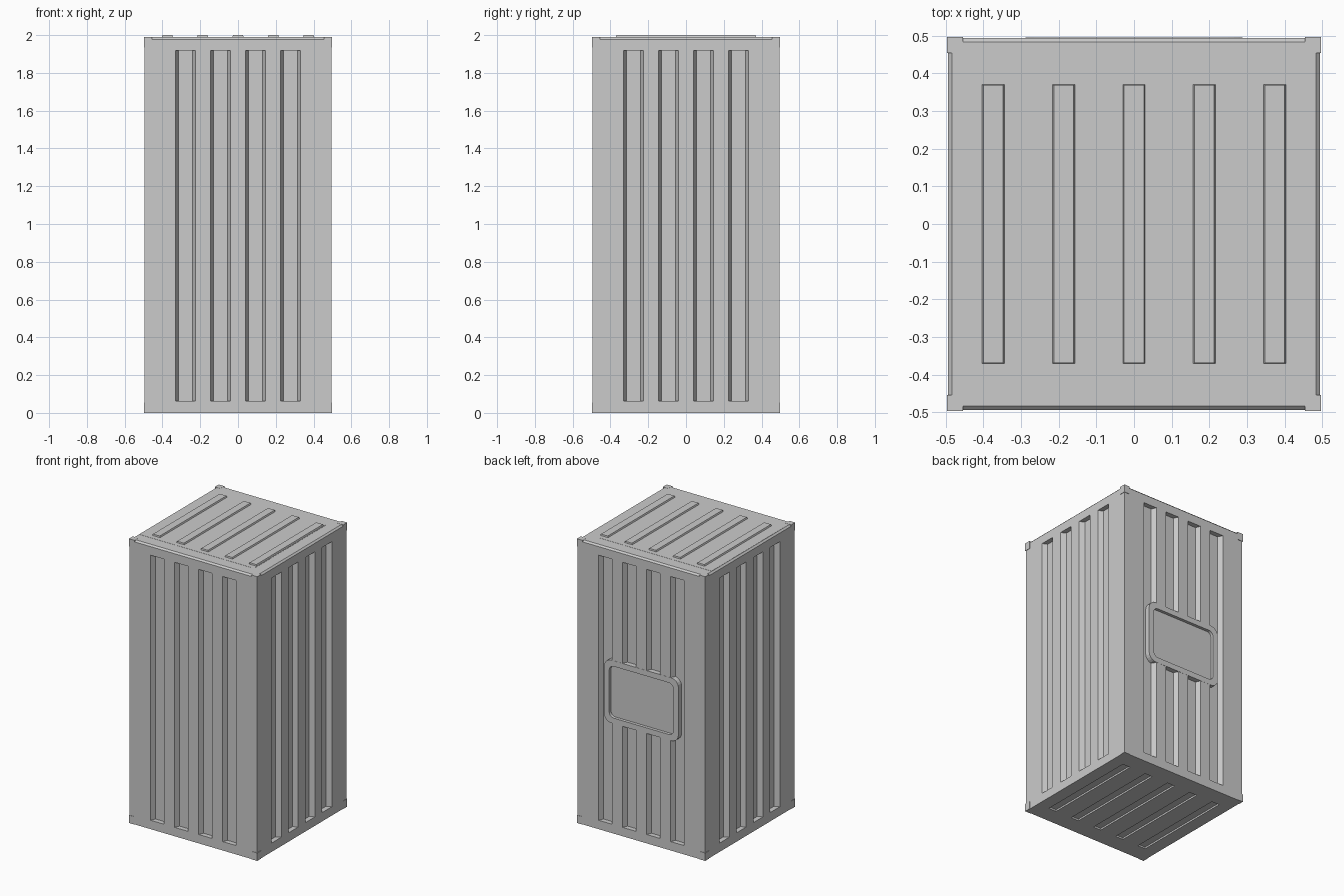
import bpy, bmesh
from math import pi
from mathutils import Matrix

default = bpy.data.objects.get("Cube")
if default:
    bpy.data.objects.remove(default, do_unlink=True)

grey = bpy.data.materials.new("plain grey")
grey.use_nodes = True
grey.diffuse_color = (0.6, 0.6, 0.6, 1)
grey.node_tree.nodes["Principled BSDF"].inputs["Base Color"].default_value = (0.6, 0.6, 0.6, 1)

HALF, TOP, DEPTH = 0.494, 1.989, 0.034
RIB_X = [i * 0.187 for i in range(-2, 3)]
GROOVE_X = [i * 0.186 for i in (-1.5, -0.5, 0.5, 1.5)]


def block(bm, size, low, high, place, taper=(0, 0), radius=0):
    """Box of plan size from low to high, top widened by taper, upright edges rounded."""
    verts = bmesh.ops.create_cube(bm, size=1)["verts"]
    for v in verts:
        up = v.co.z > 0
        for axis in (0, 1):
            v.co[axis] *= size[axis] + (2 * taper[axis] if up else 0)
        v.co.z = high if up else low
    if radius:
        upright = {e for v in verts for e in v.link_edges
                   if abs(e.verts[0].co.z - e.verts[1].co.z) > 1e-5}
        fresh = bmesh.ops.bevel(bm, geom=list(upright), offset=radius, segments=5,
                                affect='EDGES', profile=0.5)["verts"]
        verts = list(set(fresh) | {v for v in verts if v.is_valid})
    bmesh.ops.transform(bm, matrix=place, verts=verts)


def finish(name, bm):
    bmesh.ops.recalc_face_normals(bm, faces=bm.faces)
    mesh = bpy.data.meshes.new(name)
    bm.to_mesh(mesh)
    bm.free()
    mesh.materials.append(grey)
    obj = bpy.data.objects.new(name, mesh)
    bpy.context.collection.objects.link(obj)
    return obj


def combine(target, tool, operation):
    mod = target.modifiers.new(operation, 'BOOLEAN')
    mod.operation, mod.object, mod.solver = operation, tool, 'EXACT'
    bpy.context.view_layer.objects.active = target
    bpy.ops.object.modifier_apply(modifier=mod.name)
    bpy.data.objects.remove(tool, do_unlink=True)


def wall(turn, x=0):
    """Local x along the wall, local y up, local z outward; turn 0 is the front."""
    return (Matrix.Rotation(turn * pi / 2, 4, 'Z') @ Matrix.Translation((x, -HALF, 0.99))
            @ Matrix.Rotation(pi / 2, 4, 'X'))


# Main body with chamfered roof edges
bm = bmesh.new()
block(bm, (2 * HALF, 2 * HALF), 0, TOP, Matrix())
rim = [e for e in bm.edges if all(v.co.z > 1 for v in e.verts)]
bmesh.ops.bevel(bm, geom=rim, offset=0.011, segments=1, affect='EDGES')
body = finish("container_body", bm)

# Vertical wall grooves and floor grooves
bm = bmesh.new()
for turn in range(4):
    for x in GROOVE_X:
        block(bm, (0.074, 1.856), -DEPTH, 0.008, wall(turn, x), (0.02, 0))
for x in RIB_X:
    block(bm, (0.06, 0.74), -0.01, 0.012, Matrix.Translation((x, 0, 0)))
combine(body, finish("groove_cutter", bm), 'DIFFERENCE')

# Rounded frame on the back wall, with a sunken panel
bm = bmesh.new()
block(bm, (0.576, 0.44), -DEPTH - 0.01, 0.001, wall(2), radius=0.055)
combine(body, finish("back_frame", bm), 'UNION')
bm = bmesh.new()
block(bm, (0.497, 0.362), -0.02, 0.02, wall(2), radius=0.035)
combine(body, finish("panel_cutter", bm), 'DIFFERENCE')

# Thin roof sheet, rounded at the left end and running to the right edge
bm = bmesh.new()
block(bm, (0.89, 0.81), TOP - 0.004, TOP + 0.001, Matrix.Translation((-0.037, 0, 0)))
ends = [e for e in bm.edges if all(v.co.x > 0 for v in e.verts)
        and abs(e.verts[0].co.z - e.verts[1].co.z) > 0.001]
bmesh.ops.bevel(bm, geom=ends, offset=0.025, segments=4, affect='EDGES', profile=0.5)
finish("roof_sheet", bm)

# Raised roof ribs
bm = bmesh.new()
for x in RIB_X:
    block(bm, (0.062, 0.742), TOP - 0.002, 2.0, Matrix.Translation((x, 0, 0)), (-0.005, -0.002))
finish("roof_ribs", bm)

# Corner castings at the eight corners
bm = bmesh.new()
for sx in (-1, 1):
    for sy in (-1, 1):
        spot = Matrix.Translation((sx * 0.4755, sy * 0.4755, 0))
        for low, high in ((0, 0.055), (1.935, TOP + 0.001)):
            block(bm, (0.043, 0.043), low, high, spot)
finish("corner_castings", bm)
